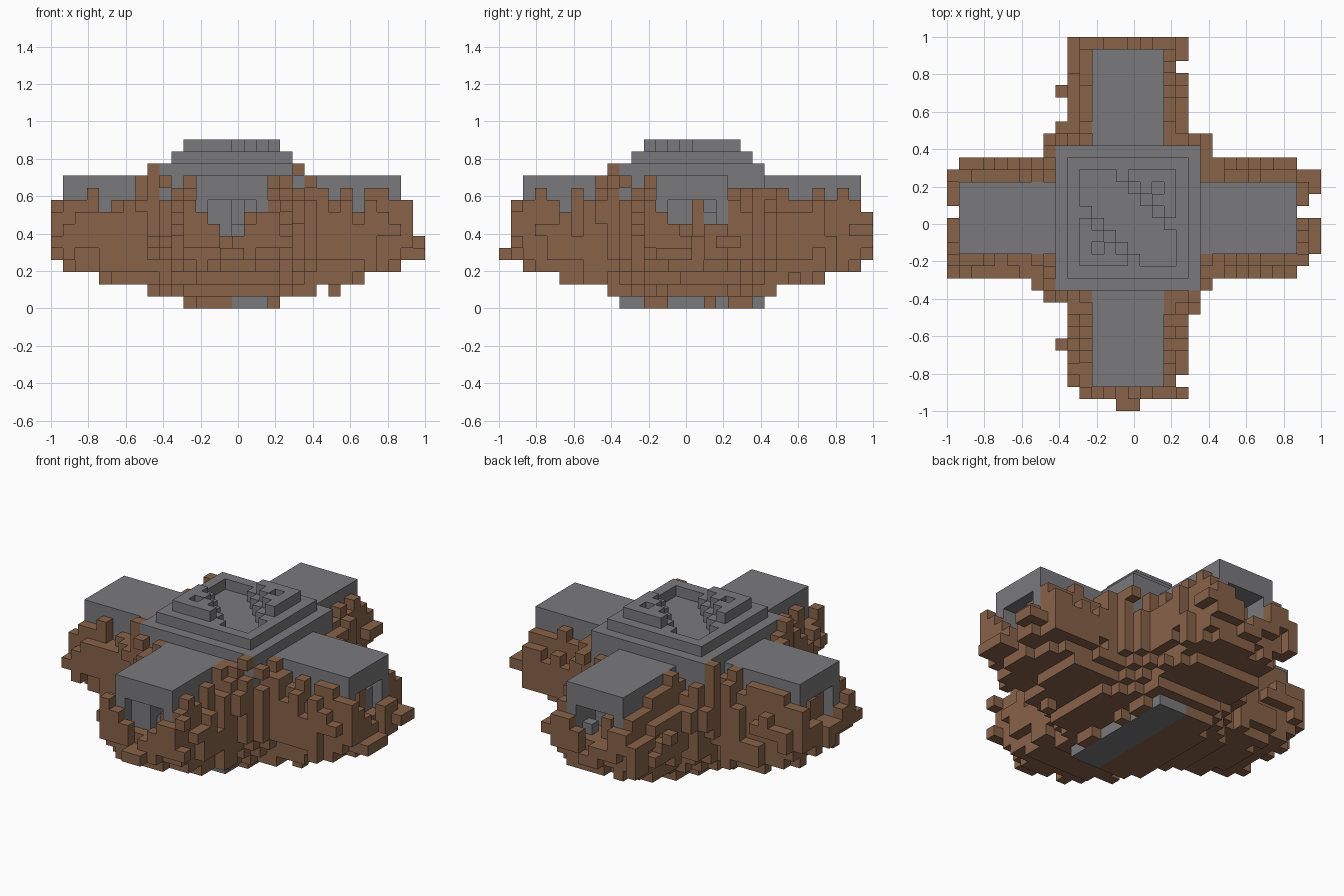
import bpy, bmesh, random
from mathutils import Vector, noise

random.seed(11)
V = 2 / 31            # edge of one cube
CX, CY = 14.5, 15.5   # cell at the middle of the cross

if "Cube" in bpy.data.objects:
    bpy.data.objects.remove(bpy.data.objects["Cube"])


def material(name, rgb):
    m = bpy.data.materials.new(name)
    m.use_nodes = True
    m.diffuse_color = (*rgb, 1)
    m.node_tree.nodes["Principled BSDF"].inputs["Base Color"].default_value = (*rgb, 1)
    return m


stone = material("grey stone", (0.195, 0.19, 0.2))
earth = material("brown earth", (0.245, 0.123, 0.066))


def box(x0, x1, y0, y1, z0, z1):
    """All cells in an inclusive index range."""
    return {(i, j, k) for i in range(x0, x1 + 1)
            for j in range(y0, y1 + 1) for k in range(z0, z1 + 1)}


# Stepped roof with a diagonal sunken channel and two raised corners
roof = box(9, 20, 10, 21, 11, 11) | box(10, 19, 11, 20, 12, 12)
for a in range(8):
    for b in range(8):
        across = abs(a + b - 7)
        cell = (11 + a, 12 + b)
        if across <= 2:
            roof.discard((*cell, 12))
        elif across >= 4 and (a, b) not in ((1, 1), (6, 6)):
            roof.add((*cell, 13))

# Crossing halls with open ends
openings = (box(1, 6, 14, 17, 6, 8) | box(23, 28, 14, 17, 6, 8)
            | box(13, 16, 2, 7, 6, 8) | box(13, 16, 24, 29, 6, 8))
halls = (box(1, 28, 13, 18, 6, 10) | box(12, 17, 2, 29, 6, 10)
         | box(9, 20, 10, 21, 6, 10)) - openings

# Stone footing that shows along one side of the base
floor = box(15, 17, 10, 21, 0, 0)
notches = {(18, j, 0) for j in (11, 14, 15, 16, 18)}

# Rubble heaped inside the hall ends
inside_stone, inside_earth = set(), set()
for i, j, k in sorted(openings):
    along = max(abs(i - CX), abs(j - CY))
    if k == 6 and 9 < along < 13:
        heap = random.choice((inside_stone, inside_earth))
        heap |= box(i, i, j, j, 6, random.choice((5, 5, 6, 7, 8)))

# Earth mound: reach along the arms, half width and corner fill per layer
REACH = [5.6, 7.2, 10.8, 13.6, 14.6, 15, 15, 15, 14.8, 14, 11]
WIDTH = [3.4, 3.7, 4.1, 4.5, 4.8, 4.9, 4.9, 4.8, 4.6, 4.1, 3.8]
CORNER = [8, 9.3, 10.4, 11.4, 12.2, 12.6, 12.8, 12.8, 12.6, 12.2, 11.8]


def mound():
    cells = set()
    for i in range(31):
        for j in range(31):
            dx, dy = abs(i - CX), abs(j - CY)
            along, side = max(dx, dy), min(dx, dy)
            rough = random.uniform(-0.7, 0.7)
            # Surface sinks outward, climbs at the corners and dips at the ends
            if along > 14:
                top = 4.8 + side * 0.8 + rough
            elif along < 8:
                top = 10 + rough * 1.3 - 0.5 * max(0, side - 3.5)
            else:
                top = 8.7 + rough * 1.4 - 0.9 * max(0, side - 3.5)
            taper = (along / 15.5) ** 5
            for k in range(11):
                lump = noise.noise(Vector((i, j, k)) * 0.57) + rough * 0.3
                reach = REACH[k] + lump * 0.6 - 0.12 * max(0, side - 1)
                width = WIDTH[k] + lump - taper * 1.1
                in_arm = along <= reach and side <= width
                in_corner = (dx + dy <= CORNER[k] + lump
                             and along < min(9.6, REACH[k]))
                if k <= top and (in_arm or in_corner) and (k or dx < 4):
                    cells.add((i, j, k))
    return cells


# Loose clods sticking out of the mound
clods = {(30, 13, 4), (30, 14, 4), (14, 0, 4), (15, 0, 4), (23, 13, 1),
         (8, 10, 10), (8, 21, 10), (8, 21, 11), (21, 10, 10), (20, 9, 11),
         (8, 10, 11), (9, 9, 10), (9, 26, 6), (9, 5, 5), (21, 22, 9),
         (30, 18, 5), (30, 19, 5), (30, 15, 4)}
stonework = halls | inside_stone
dug_out = openings - inside_earth
rubble = (mound() | clods | inside_earth) - roof - stonework - floor - dug_out - notches

parts = {"stepped_roof": (roof, stone), "crossing_halls": (stonework, stone),
         "stone_footing": (floor, stone), "earth_mound": (rubble, earth)}
filled = roof | stonework | floor | rubble
SIDES = [(axis, sign) for axis in range(3) for sign in (-1, 1)]


def build(name, cells, mat):
    """Skin the exposed faces of a set of cubes."""
    bm = bmesh.new()
    for cell in sorted(cells):
        for axis, sign in SIDES:
            near = list(cell)
            near[axis] += sign
            if tuple(near) in filled:
                continue
            u, w = Vector((0, 0, 0)), Vector((0, 0, 0))
            u[(axis + 1) % 3] = sign * 0.5
            w[(axis + 2) % 3] = 0.5
            mid = Vector(cell) + Vector((0.5, 0.5, 0.5))
            mid[axis] += sign * 0.5
            mid -= Vector((15.5, 15.5, 0))
            corners = (mid - u - w, mid + u - w, mid + u + w, mid - u + w)
            bm.faces.new([bm.verts.new(p * V) for p in corners])
    bmesh.ops.remove_doubles(bm, verts=bm.verts, dist=V / 100)
    mesh = bpy.data.meshes.new(name)
    bm.to_mesh(mesh)
    bm.free()
    mesh.materials.append(mat)
    bpy.context.collection.objects.link(bpy.data.objects.new(name, mesh))


for name, (cells, mat) in parts.items():
    build(name, cells, mat)
